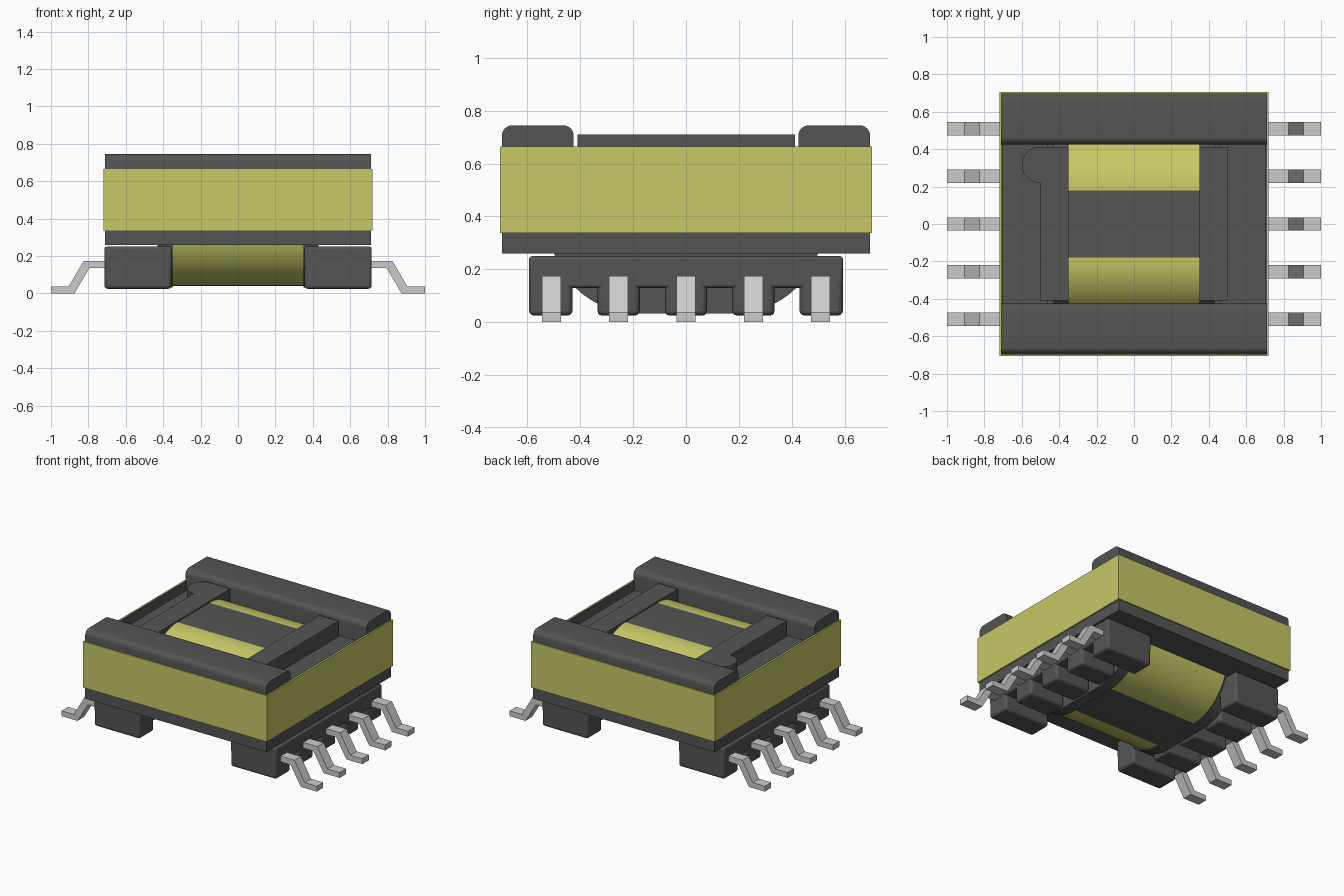
import bpy, bmesh, math
from mathutils import Vector

old = bpy.data.objects.get("Cube")
if old:
    bpy.data.objects.remove(old, do_unlink=True)


def material(name, colour):
    m = bpy.data.materials.new(name)
    m.use_nodes = True
    rgba = (*colour, 1)
    m.diffuse_color = rgba
    m.node_tree.nodes["Principled BSDF"].inputs["Base Color"].default_value = rgba
    return m


DARK = material("dark grey", (0.09, 0.09, 0.09))
TAPE = material("yellow tape", (0.58, 0.58, 0.135))
METAL = material("tin metal", (0.6, 0.6, 0.6))


def finish(name, bm, mat, bevel=0, smooth=True):
    bmesh.ops.recalc_face_normals(bm, faces=bm.faces)
    mesh = bpy.data.meshes.new(name)
    bm.to_mesh(mesh)
    bm.free()
    ob = bpy.data.objects.new(name, mesh)
    bpy.context.collection.objects.link(ob)
    mesh.materials.append(mat)
    if bevel:
        mod = ob.modifiers.new("Bevel", 'BEVEL')
        mod.width, mod.segments = bevel, 3
    if smooth:
        bpy.ops.object.select_all(action='DESELECT')
        ob.select_set(True)
        bpy.context.view_layer.objects.active = ob
        bpy.ops.object.shade_smooth_by_angle(angle=math.radians(35))
    return ob


def prism(name, pts, axis, lo, hi, mat, bevel=0):
    """Extrude a closed profile along one axis; pts use the other two axes in order."""
    def place(p, h):
        c = list(p)
        c.insert(axis, h)
        return Vector(c)
    bm = bmesh.new()
    face = bm.faces.new([bm.verts.new(place(p, lo)) for p in pts])
    ext = bmesh.ops.extrude_face_region(bm, geom=[face])
    verts = [v for v in ext["geom"] if isinstance(v, bmesh.types.BMVert)]
    bmesh.ops.translate(bm, verts=verts, vec=place((0, 0), hi - lo))
    return finish(name, bm, mat, bevel)


def box(name, x, y, z, mat, bevel=0):
    pts = [(y[0], z[0]), (y[1], z[0]), (y[1], z[1]), (y[0], z[1])]
    return prism(name, pts, 0, x[0], x[1], mat, bevel)


def arc(cx, cy, r, start, end, n):
    return [(cx + r * math.cos(math.radians(start + (end - start) * i / n)),
             cy + r * math.sin(math.radians(start + (end - start) * i / n)))
            for i in range(n + 1)]


def span(s, a, b):
    return tuple(sorted((s * a, s * b)))


def stadium(r):
    return arc(0.18, 0.37, r, -90, 90, 28) + arc(-0.18, 0.37, r, 90, 270, 28)


# Core end bars with rounded upper edges
for s, side in ((-1, "front"), (1, "back")):
    a, b = span(s, 0.425, 0.697)
    r = 0.04
    profile = [(a, 0.26), (b, 0.26)] + arc(b - r, 0.745 - r, r, 0, 90, 6) \
        + arc(a + r, 0.745 - r, r, 90, 180, 6)
    prism(side + "_core_bar", profile, 0, -0.71, 0.71, DARK)

# Core side legs, raised lips, bobbin flanges
for s, side in ((-1, "right"), (1, "left")):
    box(side + "_core_leg", span(s, 0.46, 0.71), (-0.43, 0.43), (0.26, 0.6), DARK)
    box(side + "_core_lip", span(s, 0.7, 0.71), (-0.43, 0.43), (0.6, 0.663), DARK)
    prism(side + "_bobbin_flange", stadium(0.338), 0, *span(s, 0.35, 0.43), DARK)
    box(side + "_flange_top", span(s, 0.35, 0.5), (-0.41, 0.412), (0.59, 0.71), DARK)

# Rounded marker tab on one flange
tab = [(-0.48, 0.22), (-0.48, 0.412)] + arc(-0.504, 0.316, 0.096, 90, 270, 16)
prism("marker_tab", tab, 2, 0.6, 0.71, DARK)

# Winding: yellow rounded ends, dark flat strips above and below
winding = prism("winding", stadium(0.33), 0, -0.352, 0.352, TAPE)
winding.data.materials.append(DARK)
for f in winding.data.polygons:
    if abs(f.normal.z) > 0.9 and abs(f.center.y) < 0.1:
        f.material_index = 1

# Tape band wrapped around the core
bm = bmesh.new()
rings = []
for x, y, z in ((0.72, 0.705, 0.338), (0.72, 0.705, 0.665),
                (0.71, 0.697, 0.665), (0.71, 0.697, 0.338)):
    rings.append([bm.verts.new((i * x, j * y, z))
                  for i, j in ((-1, -1), (1, -1), (1, 1), (-1, 1))])
for k in range(4):
    lower, upper = rings[k], rings[(k + 1) % 4]
    for i in range(4):
        j = (i + 1) % 4
        bm.faces.new((lower[i], lower[j], upper[j], upper[i]))
finish("tape_band", bm, TAPE, smooth=False)

# Terminal rails, feet and bent pins
PIN_Y = [-0.51, -0.255, 0, 0.255, 0.51]
pin_path = [(0.68, 0.135), (0.795, 0.135), (0.875, 0), (1, 0),
            (1, 0.038), (0.905, 0.038), (0.825, 0.175), (0.68, 0.175)]
for s, side in ((-1, "right"), (1, "left")):
    box(side + "_terminal_rail", span(s, 0.355, 0.715), (-0.594, 0.594),
        (0.13, 0.25), DARK, 0.012)
    for n, y in enumerate(PIN_Y, 1):
        end = abs(y) > 0.5
        y0, y1 = y - 0.08, y + 0.08
        if end:
            y0, y1 = sorted((math.copysign(0.43, y), math.copysign(0.594, y)))
        box(f"{side}_foot_{n}", span(s, 0.355 if end else 0.44, 0.715), (y0, y1),
            (0.025, 0.25), DARK, 0.018)
        prism(f"{side}_pin_{n}", [(s * x, z) for x, z in pin_path], 1,
              y - 0.036, y + 0.036, METAL)
